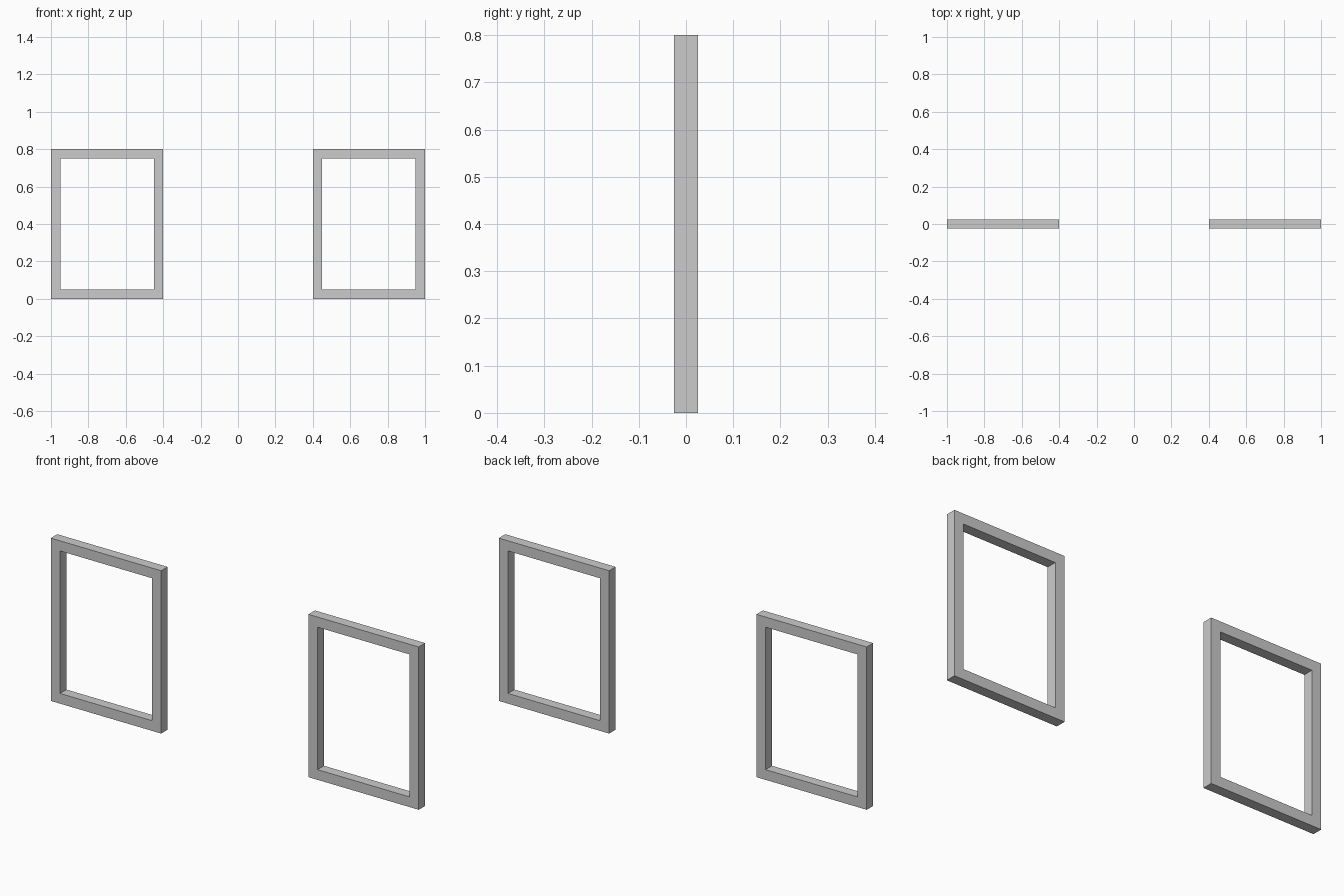
import bpy
import bmesh

if "Cube" in bpy.data.objects:
    bpy.data.objects.remove(bpy.data.objects["Cube"])

WIDTH, HEIGHT, DEPTH, BORDER = 0.6, 0.8, 0.05, 0.05


def rectangle(bm, inset):
    """Closed rectangular loop on the front plane, inset from the outer edge."""
    x, low, high = WIDTH / 2 - inset, inset, HEIGHT - inset
    corners = [(-x, low), (x, low), (x, high), (-x, high)]
    return [bm.verts.new((px, -DEPTH / 2, pz)) for px, pz in corners]


def make_frame(name, center_x):
    bm = bmesh.new()
    outer = rectangle(bm, 0)
    inner = rectangle(bm, BORDER)

    # Mitred front face ring
    for i in range(4):
        j = (i + 1) % 4
        bm.faces.new((outer[i], outer[j], inner[j], inner[i]))

    # Thickness towards the back
    ring = bmesh.ops.extrude_face_region(bm, geom=bm.faces[:], use_keep_orig=True)
    back = [v for v in ring["geom"] if isinstance(v, bmesh.types.BMVert)]
    bmesh.ops.translate(bm, verts=back, vec=(0, DEPTH, 0))
    bmesh.ops.recalc_face_normals(bm, faces=bm.faces[:])

    mesh = bpy.data.meshes.new(name)
    bm.to_mesh(mesh)
    bm.free()
    frame = bpy.data.objects.new(name, mesh)
    frame.location.x = center_x
    bpy.context.collection.objects.link(frame)


# Matching pair of open rectangular frames
for side, sign in (("left", -1), ("right", 1)):
    make_frame(f"{side}_frame", sign * 0.7)
